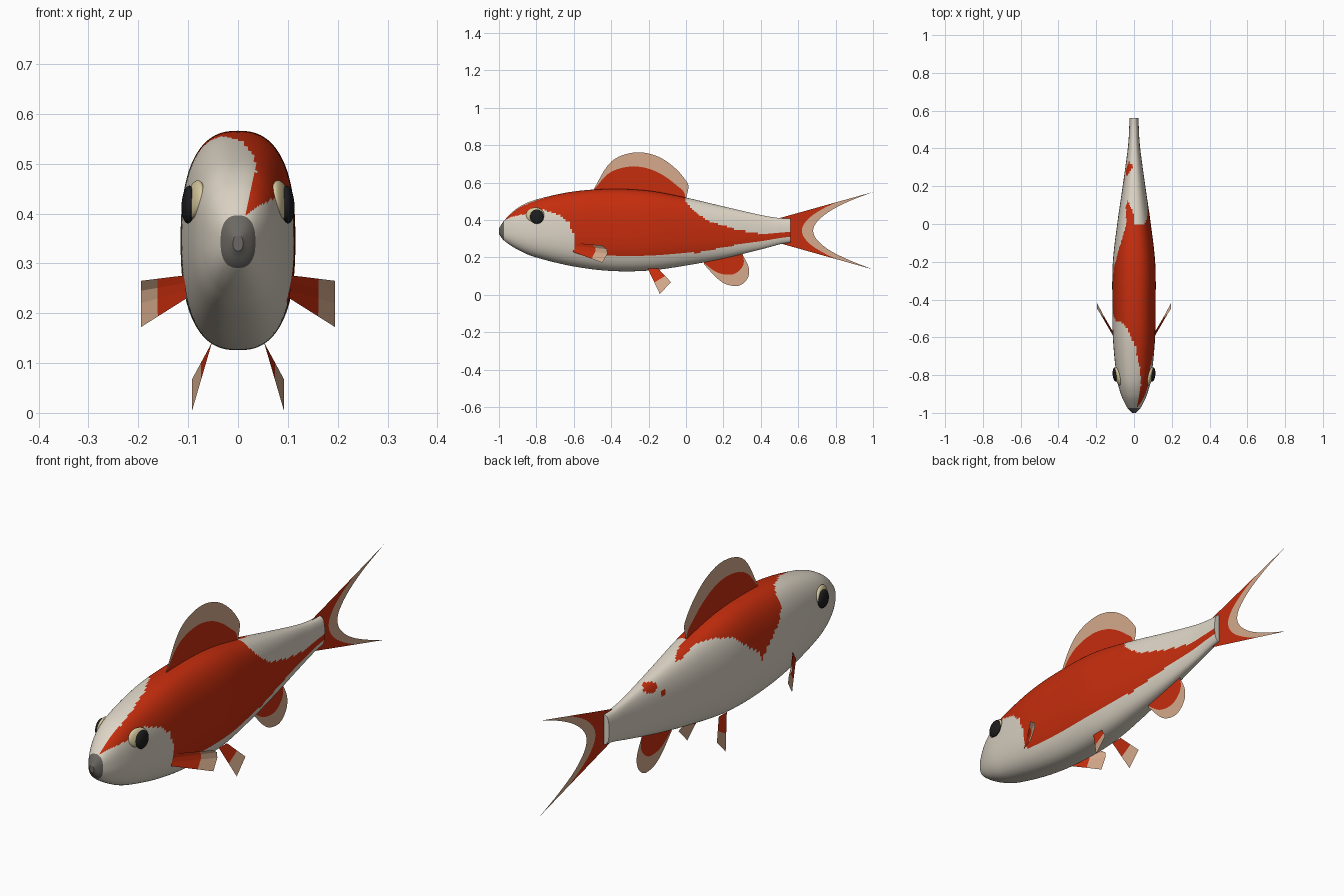
import bpy, bmesh, math
from mathutils import Vector, Matrix, Euler

cube = bpy.data.objects.get("Cube")
if cube:
    bpy.data.objects.remove(cube, do_unlink=True)


def material(name, *rgb):
    m = bpy.data.materials.new(name)
    m.use_nodes = True
    color = (*rgb, 1)
    m.diffuse_color = color
    node = next(n for n in m.node_tree.nodes if n.type == 'BSDF_PRINCIPLED')
    node.inputs["Base Color"].default_value = color
    node.inputs["Roughness"].default_value = 0.6
    return m


WHITE = material("scale white", .72, .66, .56)
RED = material("scale red", .56, .026, .004)
TAN = material("fin tan", .66, .4, .26)
GREY = material("mouth grey", .15, .14, .125)
CREAM = material("eye cream", .68, .58, .34)
BLACK = material("pupil black", .012, .012, .012)


def add_object(name, bm, mats, smooth=True):
    bmesh.ops.recalc_face_normals(bm, faces=bm.faces)
    mesh = bpy.data.meshes.new(name)
    bm.to_mesh(mesh)
    bm.free()
    for m in mats:
        mesh.materials.append(m)
    for p in mesh.polygons:
        p.use_smooth = smooth and len(p.vertices) < 5
    ob = bpy.data.objects.new(name, mesh)
    bpy.context.collection.objects.link(ob)
    return ob


def resample(points, count):
    """Evenly sample a smooth curve through the points."""
    pts = [Vector(p) for p in points]
    pts = [2 * pts[0] - pts[1]] + pts + [2 * pts[-1] - pts[-2]]
    out = []
    for i in range(count):
        u = i / (count - 1) * (len(pts) - 3)
        k = min(int(u), len(pts) - 4)
        t = u - k
        a, b, c, d = pts[k:k + 4]
        out.append(b + t / 2 * (c - a + t * (2 * a - 5 * b + 4 * c - d
                                             + t * (3 * (b - c) + d - a))))
    return out


def interp(y, points):
    """Piecewise linear lookup."""
    if y <= points[0][0]:
        return points[0][1]
    for (a, va), (b, vb) in zip(points, points[1:]):
        if y <= b:
            return va + (vb - va) * (y - a) / (b - a)
    return points[-1][1]


# Colour patch borders: height along the body, and sideways edge on the head
LEFT_LOW = [(-1, .38), (-.94, .415), (-.76, .455), (-.68, .43), (-.62, .38), (-.6, .32),
            (-.59, .225), (-.4, .215), (-.2, .21), (.07, .227), (.28, .27), (.55, .31)]
LEFT_HIGH = [(-.01, .6), (0, .5), (.04, .45), (.12, .395), (.28, .345), (.42, .325), (.56, .335)]
RIGHT_LOW = [(-.52, .5), (-.47, .43), (-.41, .38), (-.36, .33), (-.32, .38), (-.25, .43),
             (-.19, .48), (-.08, .51), (0, .51), (.1, .48)]
HEAD_EDGE = [(-1, .01), (-.95, .02), (-.85, .037), (-.77, .032), (-.64, .005),
             (-.55, -.037), (-.52, -.07), (-.51, -1)]
SPOTS = [(.29, .43, .035, .02), (.23, .39, .015, .012)]


def body_color(c):
    x, y, z = c
    if y < -.972:
        return 2
    if x < 0 and any(((y - a) / ry) ** 2 + ((z - b) / rz) ** 2 < 1 for a, b, ry, rz in SPOTS):
        return 1
    if x < interp(y, HEAD_EDGE):
        return 0
    if x > 0:
        return int(interp(y, LEFT_LOW) < z < interp(y, LEFT_HIGH))
    return int(z > interp(y, RIGHT_LOW) and y < .05 - 2.2 * x)


# Body: lofted squarish ovals, each station is (y, top, bottom, half width)
STATIONS = [(-1, .355, .325, .01), (-.97, .4, .288, .037), (-.9, .465, .242, .07),
            (-.8, .51, .2, .093), (-.6, .553, .152, .112), (-.4, .566, .128, .115),
            (-.2, .557, .13, .112), (0, .52, .157, .089), (.2, .473, .195, .06),
            (.4, .427, .243, .033), (.5, .411, .27, .026), (.56, .409, .28, .024)]


def power(v):
    return math.copysign(abs(v) ** .8, v)


bm = bmesh.new()
SIDES = 96
rings = []
stations = [Vector(s) for s in STATIONS]
for y, top, low, half in resample(stations, 190):
    ring = []
    for i in range(SIDES):
        a = math.tau * i / SIDES
        ring.append(bm.verts.new((half * power(math.cos(a)), y,
                                  (top + low) / 2 + (top - low) / 2 * power(math.sin(a)))))
    rings.append(ring)
for r, s in zip(rings, rings[1:]):
    for i in range(SIDES):
        j = (i + 1) % SIDES
        bm.faces.new((r[i], r[j], s[j], s[i]))
for f in bm.faces:
    f.material_index = body_color(f.calc_center_median())
bm.faces.new(rings[0]).material_index = 2
bm.faces.new(rings[-1])
add_object("body", bm, [WHITE, RED, GREY])


def fin(name, base, edge, split, smooth_edge=True):
    """Thin sheet from base to edge, red inside and tan outside the split."""
    n = 32 if smooth_edge else len(edge)
    inner, outer = resample(base, n), resample(edge, n)
    bm = bmesh.new()
    rows = [[bm.verts.new(a.lerp(b, t)) for a, b in zip(inner, outer)] for t in (0, split, 1)]
    for k in range(2):
        for i in range(n - 1):
            f = bm.faces.new((rows[k][i], rows[k][i + 1], rows[k + 1][i + 1], rows[k + 1][i]))
            f.material_index = k
    add_object(name, bm, [RED, TAN], False)


def flat(*pairs):
    return [(0, y, z) for y, z in pairs]


# Fins on the centre line
fin("dorsal_fin", flat((-.494, .555), (-.25, .555), (0, .51)),
    flat((-.494, .563), (-.42, .69), (-.345, .745), (-.24, .762), (-.14, .735),
         (-.056, .676), (0, .61), (.013, .575), (0, .515)), .63)
fin("anal_fin", flat((.095, .18), (.2, .21), (.3, .23)),
    flat((.095, .165), (.165, .09), (.22, .055), (.286, .05), (.33, .09),
         (.335, .147), (.3, .22)), .62)
fin("tail_fin", flat((.505, .412), (.53, .345), (.505, .275)),
    flat((1, .55), (.87, .5), (.765, .445), (.7, .39), (.68, .343),
         (.7, .295), (.765, .24), (.87, .187), (1, .136)), .6)

# Paired fins and eyes
for side, s in (("left", 1), ("right", -1)):
    fin("pectoral_fin_" + side,
        [(s * .106, -.58, .276), (s * .103, -.605, .23)],
        [(s * .195, -.45, .265), (s * .195, -.422, .245),
         (s * .195, -.42, .22), (s * .195, -.447, .172)], .63, False)
    fin("pelvic_fin_" + side,
        [(s * .052, -.205, .142), (s * .052, -.15, .142)],
        [(s * .092, -.14, .005), (s * .092, -.08, .068)], .55, False)
    mirror = Matrix.Diagonal((s, 1, 1, 1))
    for name, mat, loc, tilt, size in (
            ("eye_", CREAM, (.086, -.807, .428), (0, -.17, -.25), (.014, .05, .039)),
            ("pupil_", BLACK, (.099, -.797, .418), (0, -.05, -.08), (.014, .037, .038))):
        bm = bmesh.new()
        place = Matrix.LocRotScale(Vector(loc), Euler(tilt), Vector(size))
        bmesh.ops.create_uvsphere(bm, u_segments=32, v_segments=16, radius=1,
                                  matrix=mirror @ place)
        add_object(name + side, bm, [mat])
